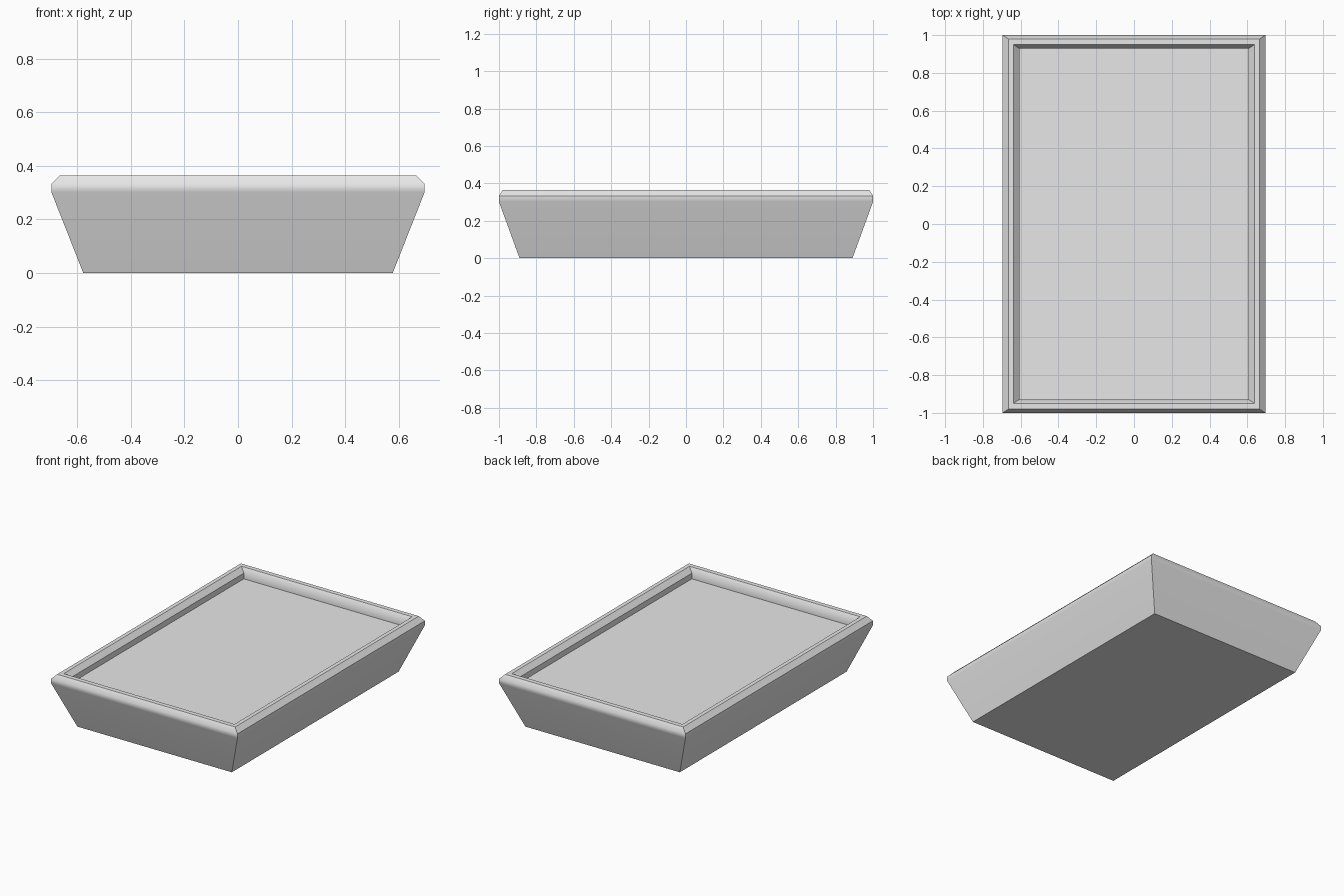
import bpy, bmesh, math

if "Cube" in bpy.data.objects:
    bpy.data.objects.remove(bpy.data.objects["Cube"])

grey = bpy.data.materials.new("plain grey")
grey.diffuse_color = (0.8, 0.8, 0.8, 1)
grey.use_nodes = True
grey.node_tree.nodes["Principled BSDF"].inputs["Base Color"].default_value = grey.diffuse_color

# Tray cross-section, from the base outwards, over the rim and down to the floor:
# half width, half length, height
profile = [
    (0.577, 0.890, 0.000),   # base
    (0.696, 1.000, 0.302),   # top of sloping sides
    (0.696, 1.000, 0.333),   # upright lip
    (0.665, 0.980, 0.364),   # outer chamfer
    (0.638, 0.949, 0.364),   # flat rim
    (0.607, 0.929, 0.333),   # inner chamfer
    (0.607, 0.929, 0.295),   # recessed floor
]

bm = bmesh.new()
rings = [[bm.verts.new((sx * x, sy * y, z))
          for sx, sy in ((-1, -1), (1, -1), (1, 1), (-1, 1))]
         for x, y, z in profile]
for a, b in zip(rings, rings[1:]):
    for i in range(4):
        j = (i + 1) % 4
        bm.faces.new((a[i], a[j], b[j], b[i]))
bm.faces.new(rings[0][::-1])   # underside
bm.faces.new(rings[-1])        # tray floor

mesh = bpy.data.meshes.new("tray")
bm.to_mesh(mesh)
bm.free()
mesh.materials.append(grey)
tray = bpy.data.objects.new("tray", mesh)
bpy.context.collection.objects.link(tray)

# Soft lip, crisp corners
bpy.context.view_layer.objects.active = tray
tray.select_set(True)
bpy.ops.object.shade_smooth_by_angle(angle=math.radians(40))
weighted = tray.modifiers.new("weighted normals", 'WEIGHTED_NORMAL')
weighted.keep_sharp = True
